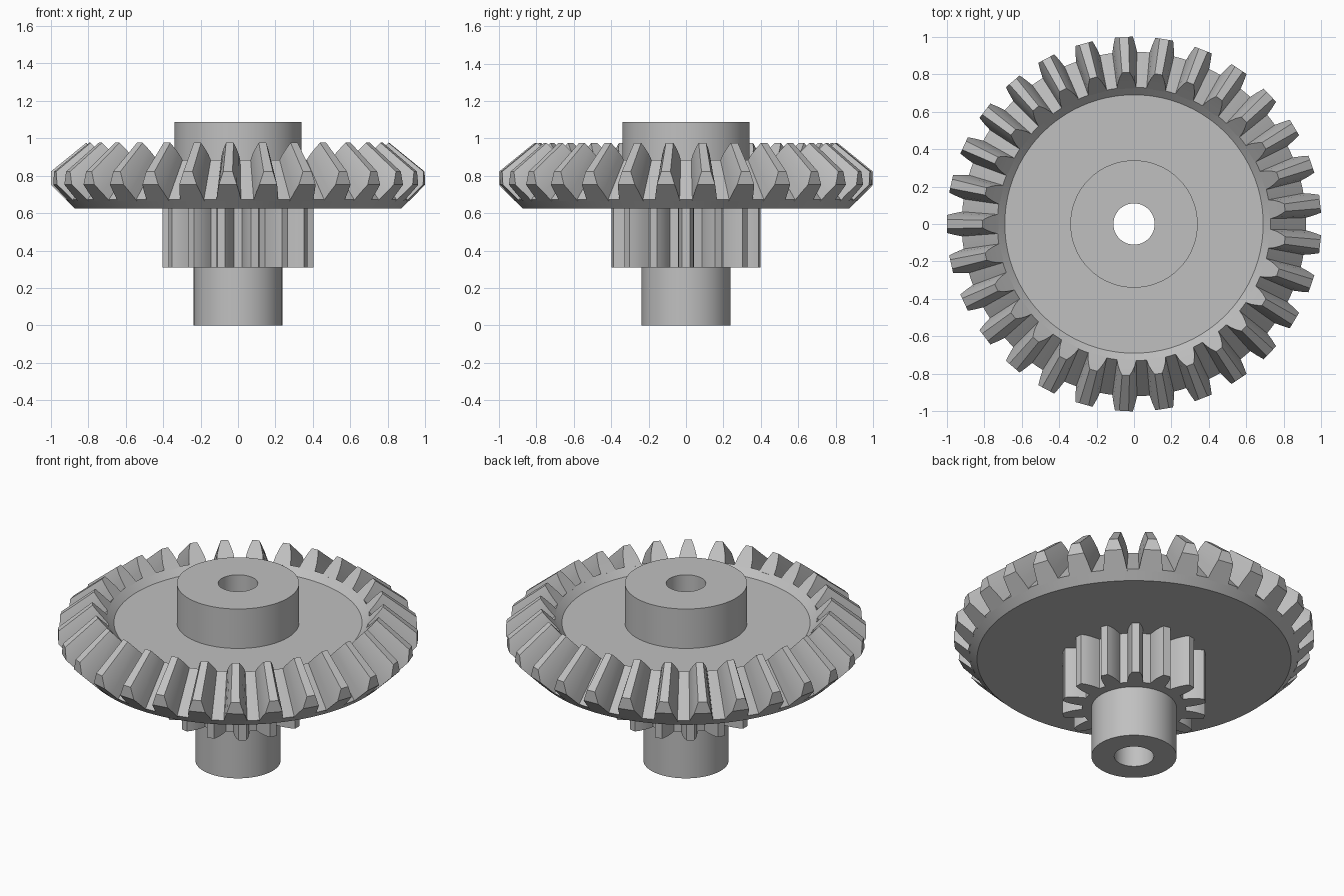
import bpy
import math

cube = bpy.data.objects.get("Cube")
if cube:
    bpy.data.objects.remove(cube, do_unlink=True)

# One plain grey for the whole part
GREY = (0.53, 0.53, 0.53, 1.0)
steel = bpy.data.materials.new("plain_grey")
steel.use_nodes = True
steel.diffuse_color = GREY
bsdf = next(n for n in steel.node_tree.nodes if n.type == "BSDF_PRINCIPLED")
bsdf.inputs["Base Color"].default_value = GREY


def make_object(name, verts, faces):
    mesh = bpy.data.meshes.new(name)
    mesh.from_pydata(verts, [], faces)
    mesh.materials.append(steel)
    obj = bpy.data.objects.new(name, mesh)
    bpy.context.collection.objects.link(obj)
    bpy.ops.object.select_all(action="DESELECT")
    obj.select_set(True)
    bpy.context.view_layer.objects.active = obj
    bpy.ops.object.mode_set(mode="EDIT")
    bpy.ops.mesh.select_all(action="SELECT")
    bpy.ops.mesh.normals_make_consistent(inside=False)
    bpy.ops.object.mode_set(mode="OBJECT")
    bpy.ops.object.shade_smooth_by_angle(angle=math.radians(25))
    return obj


def loft_rings(name, rings):
    """Join equal-length loops into a closed, ring-shaped solid."""
    n, count = len(rings[0]), len(rings)
    verts = [p for ring in rings for p in ring]
    faces = []
    for k in range(count):
        a, b = k * n, ((k + 1) % count) * n
        for i in range(n):
            j = (i + 1) % n
            faces.append((a + i, a + j, b + j, b + i))
    return make_object(name, verts, faces)


def polar(r, angle, z):
    return (r * math.cos(angle), r * math.sin(angle), z)


# Turned body: bored shaft, dished wheel blank and hub
BORE = 0.11
profile = [(BORE, 0), (0.237, 0), (0.237, 0.625), (0.873, 0.625),
           (0.92, 0.672), (0.73, 0.885), (0.69, 0.845),
           (0.34, 0.845), (0.34, 1.087), (BORE, 1.087)]
SEGMENTS = 116
loft_rings("gear_body", [[polar(r, math.tau * i / SEGMENTS, z)
                          for i in range(SEGMENTS)] for r, z in profile])

# Bevel teeth: (radius, height, half width) from root to tip at both ends
BEVEL_TEETH = 29
outer_end = [(0.912, 0.664, 0.067), (0.96, 0.712, 0.058),
             (1.0, 0.752, 0.048), (1.0, 0.822, 0.025)]
inner_end = [(0.724, 0.88, 0.052), (0.757, 0.916, 0.045),
             (0.785, 0.947, 0.034), (0.81, 0.976, 0.02)]
levels = len(outer_end)
verts, faces = [], []
for t in range(BEVEL_TEETH):
    angle = math.pi + math.tau * t / BEVEL_TEETH
    c, s = math.cos(angle), math.sin(angle)
    base = len(verts)
    for end in (outer_end, inner_end):
        for r, z, w in end:
            for side in (-w, w):
                verts.append((r * c - side * s, r * s + side * c, z))
    step = 2 * levels
    for k in range(levels - 1):
        a = base + 2 * k
        b = a + step
        faces += [(a, a + 1, a + 3, a + 2), (b, b + 2, b + 3, b + 1),
                  (a, a + 2, b + 2, b), (a + 1, b + 1, b + 3, a + 3)]
    tip = base + step - 2
    faces += [(tip, tip + 1, tip + step + 1, tip + step),
              (base, base + step, base + step + 1, base + 1)]
make_object("bevel_teeth", verts, faces)

# Pinion under the wheel: (radius, half width) from root to tip
PINION_TEETH = 14
flank = [(0.29, 0.044), (0.32, 0.043), (0.35, 0.039),
         (0.38, 0.031), (0.403, 0.021)]
outline = [(r, -w) for r, w in flank] + [(r, w) for r, w in reversed(flank)]


def pinion_ring(z, fixed_radius=None):
    ring = []
    for t in range(PINION_TEETH):
        for r, w in outline:
            angle = math.tau * t / PINION_TEETH + math.asin(w / r)
            ring.append(polar(fixed_radius or r, angle, z))
    return ring


LOW, HIGH, CORE = 0.31, 0.64, 0.2
loft_rings("pinion", [pinion_ring(LOW, CORE), pinion_ring(LOW),
                      pinion_ring(HIGH), pinion_ring(HIGH, CORE)])
